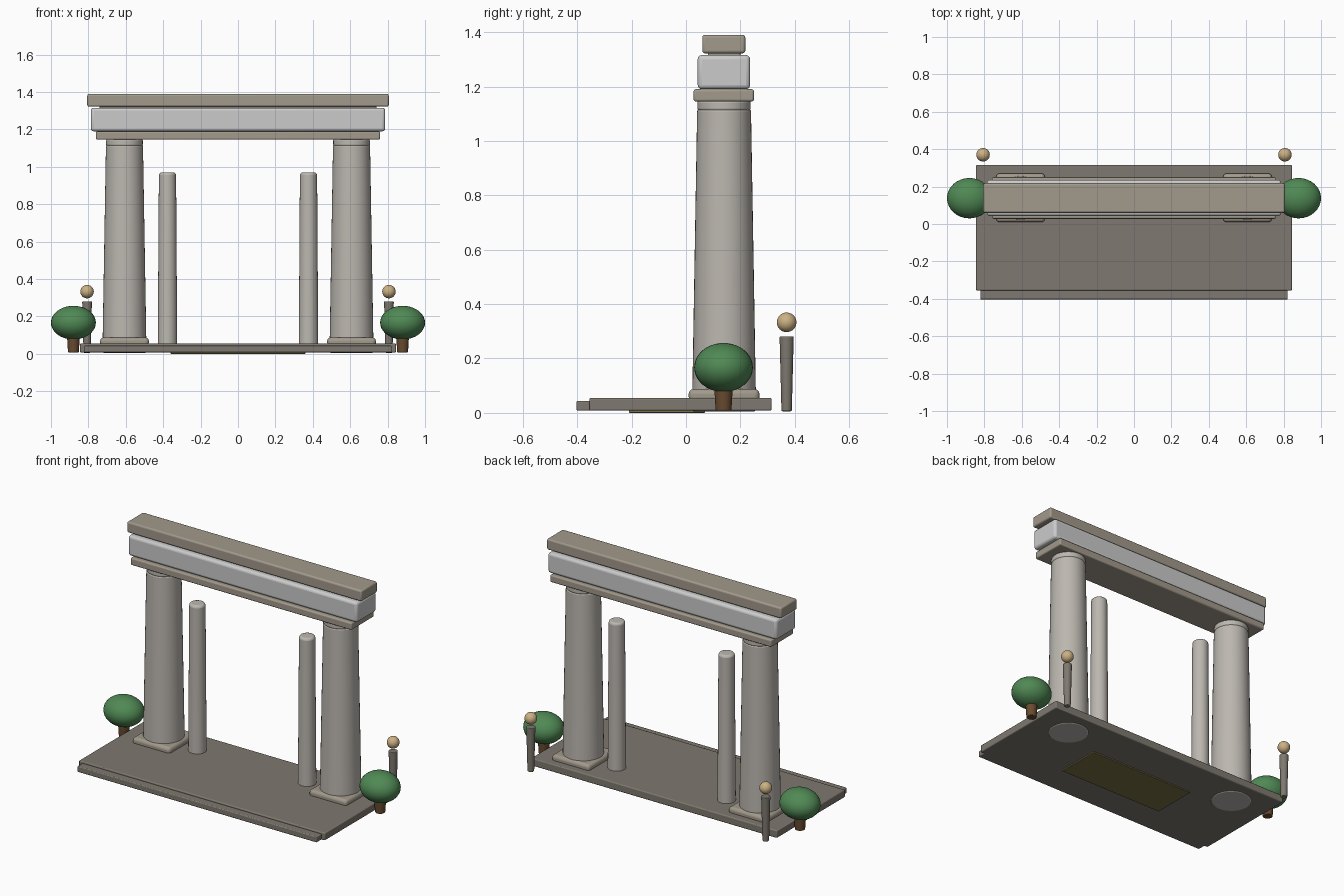
import bpy, math

if "Cube" in bpy.data.objects:
    bpy.data.objects.remove(bpy.data.objects["Cube"])


def material(name, rgb):
    m = bpy.data.materials.new(name)
    m.diffuse_color = (*rgb, 1)
    m.use_nodes = True
    m.node_tree.nodes["Principled BSDF"].inputs["Base Color"].default_value = m.diffuse_color
    return m


STONE = material("pale_stone", (0.50, 0.47, 0.43))
FRIEZE = material("light_stone", (0.58, 0.57, 0.55))
TRIM = material("tan_stone", (0.36, 0.32, 0.26))
PAVING = material("dark_stone", (0.21, 0.19, 0.16))
LEAF = material("leaf", (0.08, 0.25, 0.09))
BARK = material("bark", (0.14, 0.07, 0.03))
GLOBE = material("warm_globe", (0.60, 0.44, 0.23))
PANEL = material("ochre_panel", (0.20, 0.16, 0.06))


def finish(name, mat):
    ob = bpy.context.object
    ob.name = name
    ob.data.materials.append(mat)
    bpy.ops.object.shade_smooth_by_angle(angle=math.radians(35))
    return ob


def bevel(ob, width, segments=3):
    mod = ob.modifiers.new("soft_edges", 'BEVEL')
    mod.width, mod.segments = width, segments
    mod.limit_method, mod.angle_limit = 'ANGLE', math.radians(40)


def box(name, lo, hi, mat, soft):
    mid = [(a + b) / 2 for a, b in zip(lo, hi)]
    bpy.ops.mesh.primitive_cube_add(size=1, location=mid)
    bpy.context.object.scale = [b - a for a, b in zip(lo, hi)]
    bpy.ops.object.transform_apply(location=False, rotation=False, scale=True)
    bevel(finish(name, mat), soft)


def shaft(name, x, y, z0, z1, r0, r1, mat, soft, sides=40):
    bpy.ops.mesh.primitive_cone_add(vertices=sides, radius1=r0, radius2=r1,
                                    depth=z1 - z0, location=(x, y, (z0 + z1) / 2))
    bevel(finish(name, mat), soft)


def ball(name, loc, size, mat):
    bpy.ops.mesh.primitive_uv_sphere_add(segments=32, ring_count=20, radius=1, location=loc)
    bpy.context.object.scale = size
    bpy.ops.object.transform_apply(location=False, rotation=False, scale=True)
    finish(name, mat)


# Ground platform, front step and the panel on the underside
box("platform", (-0.845, -0.355, 0.008), (0.845, 0.315, 0.055), PAVING, 0.006)
box("front_step", (-0.822, -0.403, 0.008), (0.822, -0.33, 0.044), PAVING, 0.005)
box("underside_panel", (-0.36, -0.21, 0.0), (0.36, 0.07, 0.03), PANEL, 0.003)

# Stacked beams across the top
box("lower_beam", (-0.76, 0.028, 1.145), (0.76, 0.25, 1.19), TRIM, 0.008)
box("frieze_beam", (-0.787, 0.043, 1.19), (0.787, 0.236, 1.316), FRIEZE, 0.016)
box("top_beam", (-0.806, 0.06, 1.322), (0.806, 0.218, 1.39), TRIM, 0.010)
box("beam_joint", (-0.74, 0.08, 1.30), (0.74, 0.20, 1.33), TRIM, 0.003)

for side, s in (("left", -1), ("right", 1)):
    # Main column with plinth and collar
    x = s * 0.607
    box(side + "_plinth", (x - 0.13, 0.01, 0.04), (x + 0.13, 0.27, 0.088), TRIM, 0.018)
    shaft(side + "_column", x, 0.14, 0.005, 1.118, 0.118, 0.099, STONE, 0.010)
    shaft(side + "_collar", x, 0.14, 1.11, 1.15, 0.098, 0.098, STONE, 0.010)
    # Slender inner post
    shaft(side + "_inner_post", s * 0.377, 0.14, 0.03, 0.97, 0.052, 0.046, STONE, 0.014)
    # Lamp bollard behind the platform
    shaft(side + "_lamp_post", s * 0.807, 0.37, 0.006, 0.281, 0.019, 0.026, PAVING, 0.004, 24)
    ball(side + "_lamp_globe", (s * 0.807, 0.37, 0.333), (0.036,) * 3, GLOBE)
    # Round shrub
    shaft(side + "_shrub_trunk", s * 0.88, 0.138, 0.008, 0.11, 0.029, 0.035, BARK, 0.004, 24)
    ball(side + "_shrub", (s * 0.88, 0.138, 0.167), (0.12, 0.108, 0.09), LEAF)
